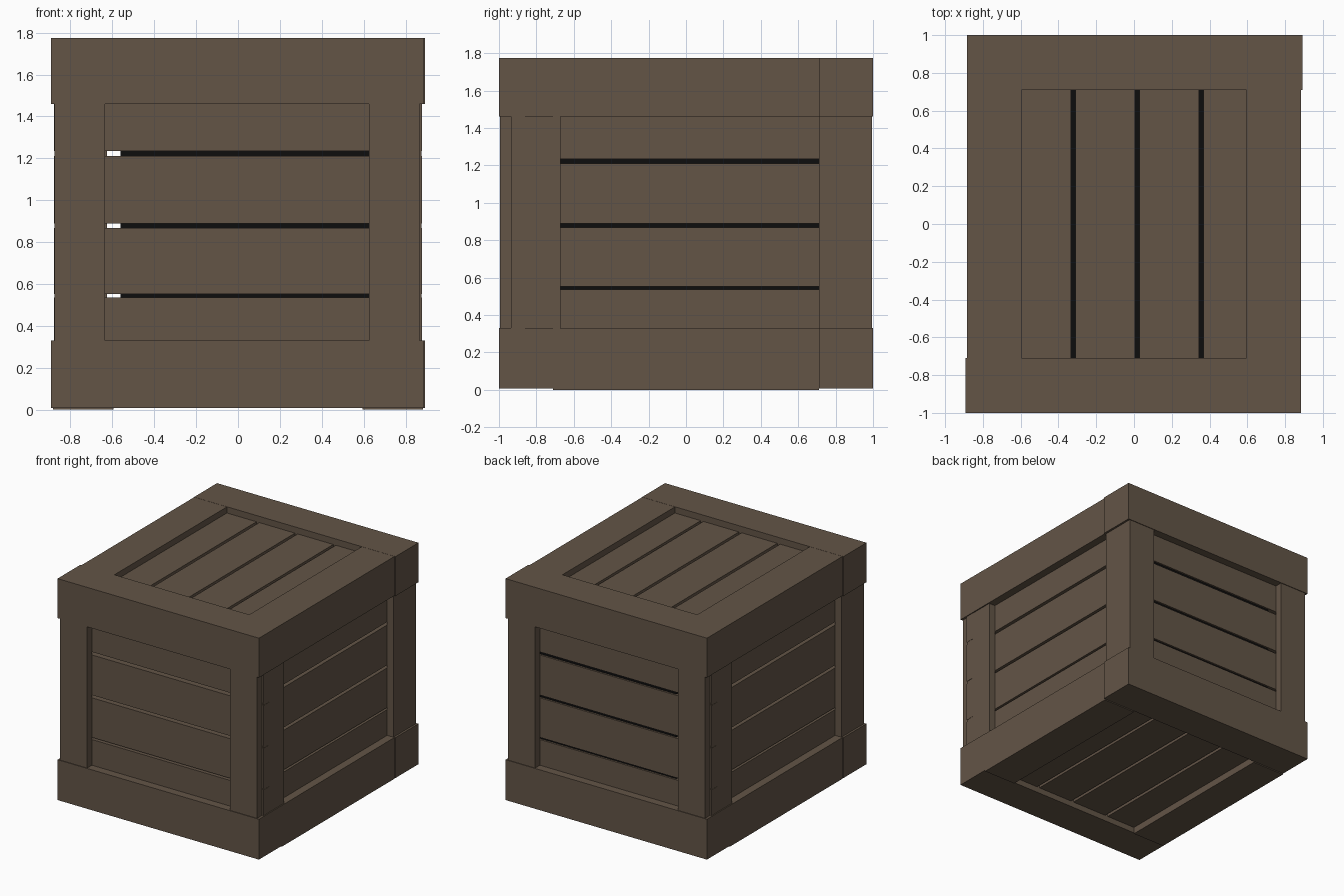
import bpy

if "Cube" in bpy.data.objects:
    bpy.data.objects.remove(bpy.data.objects["Cube"])


def material(name, rgb):
    m = bpy.data.materials.new(name)
    m.diffuse_color = (*rgb, 1)
    m.use_nodes = True
    m.node_tree.nodes["Principled BSDF"].inputs["Base Color"].default_value = m.diffuse_color
    return m


WOOD = material("wood", (0.125, 0.09, 0.062))
DARK = material("dark_inside", (0.004, 0.004, 0.004))


def box(name, x, y, z, mat=WOOD):
    """Box from (min, max) ranges on each axis."""
    bpy.ops.mesh.primitive_cube_add(size=1, location=[sum(r) / 2 for r in (x, y, z)])
    ob = bpy.context.object
    ob.name = name
    ob.scale = [r[1] - r[0] for r in (x, y, z)]
    bpy.ops.object.transform_apply(location=True, rotation=True, scale=True)
    ob.data.materials.append(mat)
    return ob


def turned(r):
    return (-r[1], -r[0])


def pair(names, x, y, z):
    """A board and its copy turned half a turn about the vertical axis."""
    box(names[0], x, y, z)
    box(names[1], turned(x), turned(y), z)


# Heavy beams of the bottom and top frames
for level, z, zs in (("bottom", (0.008, 0.33), (0.0, 0.329)), ("top", (1.46, 1.775), (1.461, 1.774))):
    pair((f"front_{level}_beam", f"back_{level}_beam"), (-0.893, 0.885), (-1, -0.71), z)
    pair((f"right_{level}_beam", f"left_{level}_beam"), (0.595, 0.884), (-0.71, 0.71), zs)

# Corner boards
Z_POST = (0.32, 1.47)
pair(("front_left_post", "back_right_post"), (-0.877, -0.635), (-0.995, -0.935), Z_POST)
pair(("front_right_post", "back_left_post"), (0.625, 0.866), (-0.995, -0.935), Z_POST)
pair(("right_front_post", "left_back_post"), (0.82, 0.876), (-0.935, -0.67), Z_POST)
pair(("right_back_post", "left_front_post"), (0.82, 0.876), (0.71, 0.99), Z_POST)

# Recessed wall planks, four on each side
gaps = [(0.535, 0.552), (0.868, 0.89), (1.21, 1.234)]
edges = [0.25] + [v for g in gaps for v in g] + [1.54]
for i in range(4):
    z = (edges[2 * i], edges[2 * i + 1])
    pair((f"front_plank_{i}", f"back_plank_{i}"), (-0.82, 0.878), (-0.935, -0.86), z)
    pair((f"right_plank_{i}", f"left_plank_{i}"), (0.75, 0.82), (-0.86, 0.86), z)

# Recessed lid and floor planks
gaps = [(-0.334, -0.309), (0.006, 0.03), (0.344, 0.367)]
edges = [-0.65] + [v for g in gaps for v in g] + [0.65]
for i in range(4):
    x = (edges[2 * i], edges[2 * i + 1])
    box(f"lid_plank_{i}", x, (-0.75, 0.75), (1.655, 1.725))
    box(f"floor_plank_{i}", x, (-0.75, 0.75), (0.055, 0.125))

# Dark core seen through the gaps
box("dark_core", (-0.56, 0.755), (-0.865, 0.92), (0.12, 1.66), DARK)
